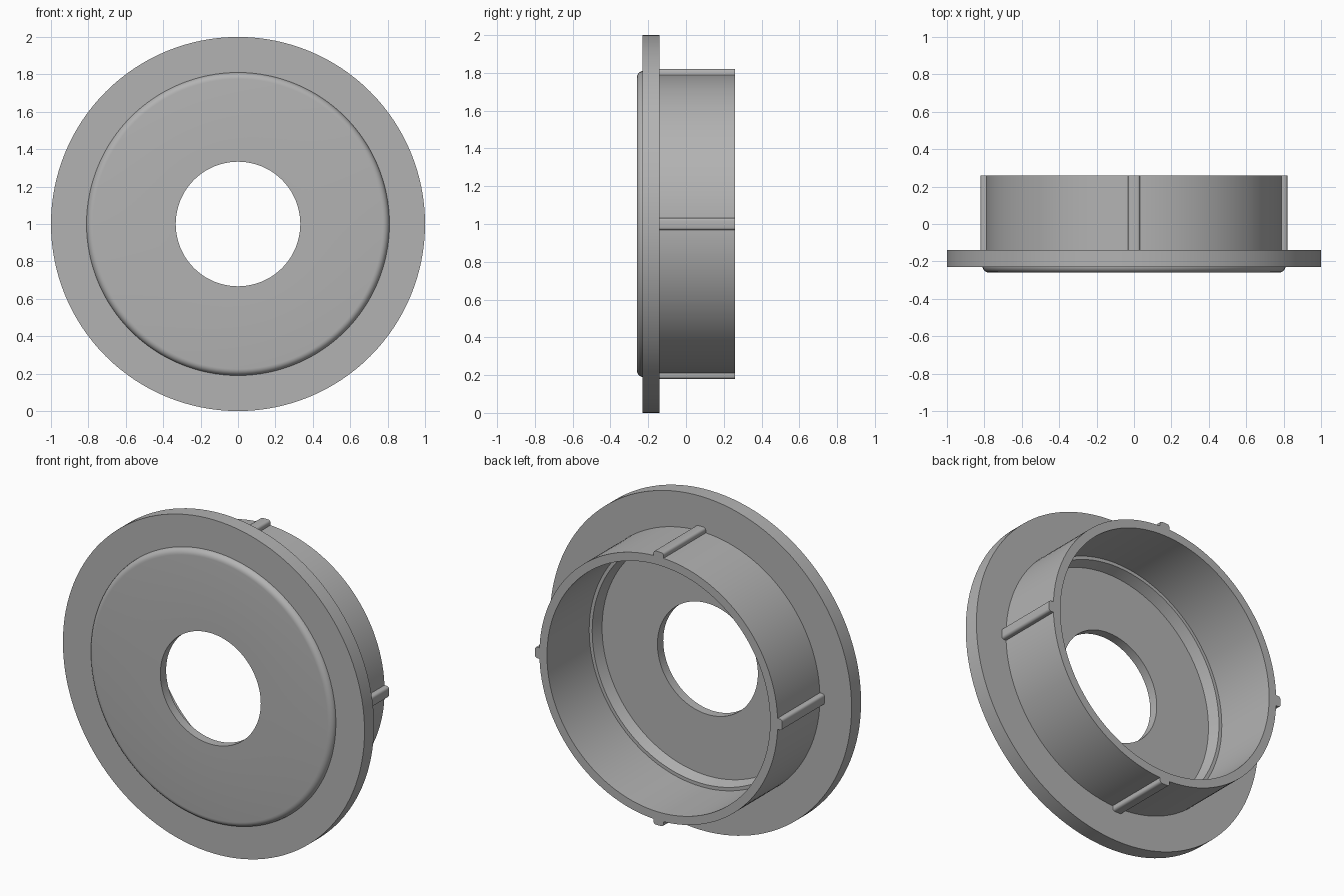
import bpy, bmesh, math
from mathutils import Matrix

old = bpy.data.objects.get("Cube")
if old:
    bpy.data.objects.remove(old, do_unlink=True)

SEGMENTS = 128
CENTRE_Z = 1.0

grey = bpy.data.materials.new("plain_grey")
grey.use_nodes = True
colour = (0.45, 0.45, 0.45, 1)
grey.diffuse_color = colour
grey.node_tree.nodes["Principled BSDF"].inputs["Base Color"].default_value = colour


def finish(bm, name):
    bmesh.ops.recalc_face_normals(bm, faces=bm.faces)
    mesh = bpy.data.meshes.new(name)
    bm.to_mesh(mesh)
    bm.free()
    obj = bpy.data.objects.new(name, mesh)
    bpy.context.collection.objects.link(obj)
    mesh.materials.append(grey)
    bpy.ops.object.select_all(action='DESELECT')
    obj.select_set(True)
    bpy.context.view_layer.objects.active = obj
    bpy.ops.object.shade_smooth_by_angle(angle=math.radians(30))
    return obj


def lathe(name, profile):
    """Spin a closed (radius, y) profile around the front-to-back axis."""
    bm = bmesh.new()
    verts = [bm.verts.new((r, y, CENTRE_Z)) for r, y in profile]
    edges = [bm.edges.new((verts[i - 1], verts[i])) for i in range(len(verts))]
    bmesh.ops.spin(bm, geom=verts + edges, cent=(0, 0, CENTRE_Z), axis=(0, 1, 0),
                   angle=math.tau, steps=SEGMENTS, use_duplicate=False)
    bmesh.ops.remove_doubles(bm, verts=bm.verts, dist=0.0001)
    return finish(bm, name)


# Flange, face plate with rounded rim, and hollow sleeve as one turned body
rim = [(0.775 + 0.035 * math.sin(a), -0.225 - 0.035 * math.cos(a))
       for a in (math.radians(15 * i) for i in range(7))]
lathe("flanged_sleeve", [(0.333, -0.26)] + rim + [
    (0.81, -0.23), (1.0, -0.23), (1.0, -0.14), (0.79, -0.14), (0.79, 0.26),
    (0.74, 0.26), (0.74, -0.14), (0.72, -0.14), (0.70, -0.205), (0.333, -0.205)])

# Four rounded ribs along the outside of the sleeve
for i, side in enumerate(("top", "left", "bottom", "right")):
    bm = bmesh.new()
    outline = [(-0.033, 0.775)]
    outline += [(-0.018 - 0.015 * math.cos(a), 0.805 + 0.015 * math.sin(a))
                for a in (math.radians(22.5 * k) for k in range(5))]
    outline += [(-x, r) for x, r in reversed(outline)]
    face = bm.faces.new([bm.verts.new((x, -0.145, r)) for x, r in outline])
    new = bmesh.ops.extrude_face_region(bm, geom=[face])["geom"]
    bmesh.ops.translate(bm, vec=(0, 0.405, 0),
                        verts=[v for v in new if isinstance(v, bmesh.types.BMVert)])
    turn = Matrix.Rotation(i * math.pi / 2, 4, 'Y')
    bmesh.ops.transform(bm, verts=bm.verts,
                        matrix=Matrix.Translation((0, 0, CENTRE_Z)) @ turn)
    finish(bm, side + "_rib")
